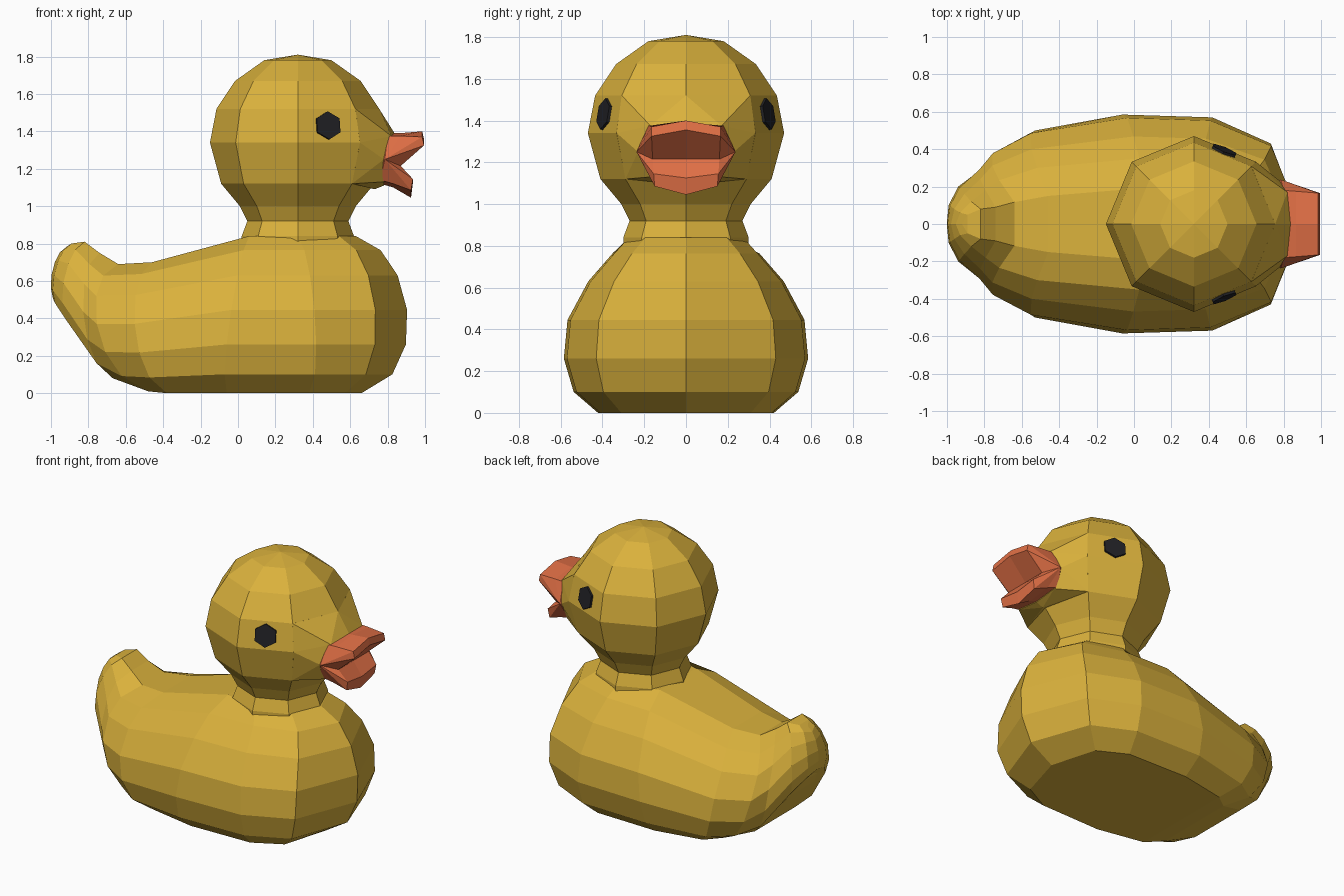
import bpy, bmesh, math
from mathutils import Matrix, Vector

if "Cube" in bpy.data.objects:
    bpy.data.objects.remove(bpy.data.objects["Cube"])


def material(name, rgb):
    m = bpy.data.materials.new(name)
    m.diffuse_color = (*rgb, 1)
    m.use_nodes = True
    m.node_tree.nodes["Principled BSDF"].inputs["Base Color"].default_value = m.diffuse_color
    return m


GOLD = material("gold", (0.70, 0.44, 0.045))
ORANGE = material("orange", (0.75, 0.16, 0.06))
BLACK = material("black", (0.015, 0.015, 0.018))


def finish(name, bm, mat):
    bmesh.ops.remove_doubles(bm, verts=bm.verts[:], dist=0.0005)
    bmesh.ops.recalc_face_normals(bm, faces=bm.faces[:])
    me = bpy.data.meshes.new(name)
    bm.to_mesh(me)
    bm.free()
    me.materials.append(mat)
    ob = bpy.data.objects.new(name, me)
    bpy.context.collection.objects.link(ob)
    return ob


def loft(bm, loops, caps=False):
    """Skin closed loops of equal length."""
    rows = [[bm.verts.new(p) for p in loop] for loop in loops]
    n = len(rows[0])
    for a, b in zip(rows, rows[1:]):
        for i in range(n):
            j = (i + 1) % n
            bm.faces.new((a[i], a[j], b[j], b[i]))
    if caps:
        bm.faces.new(rows[0])
        bm.faces.new(rows[-1])


# Body: upright sections from chest to tail tip
# each rung: height fraction, width fraction, bulge fraction
RUNGS = [(0, 0, 0), (0, .72, 0), (.12, .92, .65), (.31, 1, .95),
         (.53, .97, 1), (.75, .8, .83), (.91, .6, .5)]


def section(xb, zb, xt, zt, w, bulge, k):
    half = []
    for t, y, b in RUNGS + [(1, k, 0), (1, 0, 0)]:
        half.append((xb + (xt - xb) * t + bulge * b, y * w, zb + (zt - zb) * t))
    return half + [(x, -y, z) for x, y, z in half[-2:0:-1]]


# bottom x, bottom z, top x, top z, half width, bulge along x, top width
SECTIONS = [
    (.66, 0, .63, .84, 0, .26, 0),
    (.57, 0, .54, .84, .43, .18, .45),
    (.38, 0, .32, .84, .57, .06, .48),
    (-.06, 0, .06, .84, .585, -.04, .33),
    (-.38, 0, -.46, .70, .50, -.13, .30),
    (-.48, .01, -.64, .69, .39, -.19, .30),
    (-.67, .08, -.74, .75, .30, -.12, .30),
    (-.87, .34, -.82, .81, .20, -.09, .40),
    (-.94, .44, -.89, .80, .10, -.07, .50),
    (-.955, .47, -.92, .78, 0, -.06, 0),
]
bm = bmesh.new()
loft(bm, [section(*s) for s in SECTIONS])
finish("body", bm, GOLD)

# Neck and head: eight-sided rings
CX = .32
RINGS = [(.78, .30), (.84, .30), (.92, .27), (1.0, .31), (1.12, .41), (1.34, .47),
         (1.52, .435), (1.67, .335), (1.78, .18), (1.81, .0001)]
bm = bmesh.new()
loft(bm, [[(CX + r * math.cos(a * math.pi / 4), r * math.sin(a * math.pi / 4), z)
           for a in range(8)] for z, r in RINGS], caps=False)
bm.verts.ensure_lookup_table()
bm.faces.new(bm.verts[:8])
finish("head", bm, GOLD)

# Cheeks: head drawn forward to the root of the bill
CHEEK = [(.755, 0, 1.52), (.628, .308, 1.52), (.652, .332, 1.34), (.61, .29, 1.12),
         (.73, 0, 1.09), (.84, 0, 1.385), (.82, .17, 1.375), (.78, .23, 1.25),
         (.78, .17, 1.13), (.78, 0, 1.11)]
bm = bmesh.new()
for x, y, z in CHEEK:
    for s in ((1, -1) if y else (1,)):
        bm.verts.new((x, y * s, z))
bmesh.ops.convex_hull(bm, input=bm.verts[:])
finish("cheeks", bm, GOLD)

# Bill: open side profile (x, z, half width, drop of the outer edge)
BILL = [(.80, 1.39, .18, .015), (.865, 1.39, .175, .015), (.985, 1.40, .165, .03),
        (.995, 1.355, .165, .03), (.87, 1.215, .16, 0), (.935, 1.125, .155, -.02),
        (.925, 1.045, .15, -.04), (.83, 1.10, .165, -.02), (.76, 1.12, .18, -.02),
        (.74, 1.25, .20, 0)]
bm = bmesh.new()
rows = [[bm.verts.new((x, s * w, z - abs(s) * d)) for x, z, w, d in BILL]
        for s in (-1, 0, 1)]
n = len(BILL)
for i in range(n):
    j = (i + 1) % n
    for a, b in zip(rows, rows[1:]):
        bm.faces.new((a[i], a[j], b[j], b[i]))
for s, row in ((-1, rows[0]), (1, rows[2])):
    corner = bm.verts.new((.785, s * .237, 1.25))
    for i in range(n):
        bm.faces.new((row[i], row[(i + 1) % n], corner))
finish("bill", bm, ORANGE)

# Eyes: thin six-sided discs lying on the head
for side, name in ((-1, "eye_right"), (1, "eye_left")):
    normal = Vector((.38, .92 * side, .18)).normalized()
    # horizontal and upright axes of the disc
    right = Vector((0, 0, 1)).cross(normal).normalized()
    up = normal.cross(right)
    m = Matrix((right, up, normal)).transposed().to_4x4()
    m.translation = Vector((.48, .387 * side, 1.43))
    bm = bmesh.new()
    bmesh.ops.create_cone(bm, cap_ends=True, segments=6, radius1=.076, radius2=.076,
                          depth=.025, matrix=m)
    finish(name, bm, BLACK)
